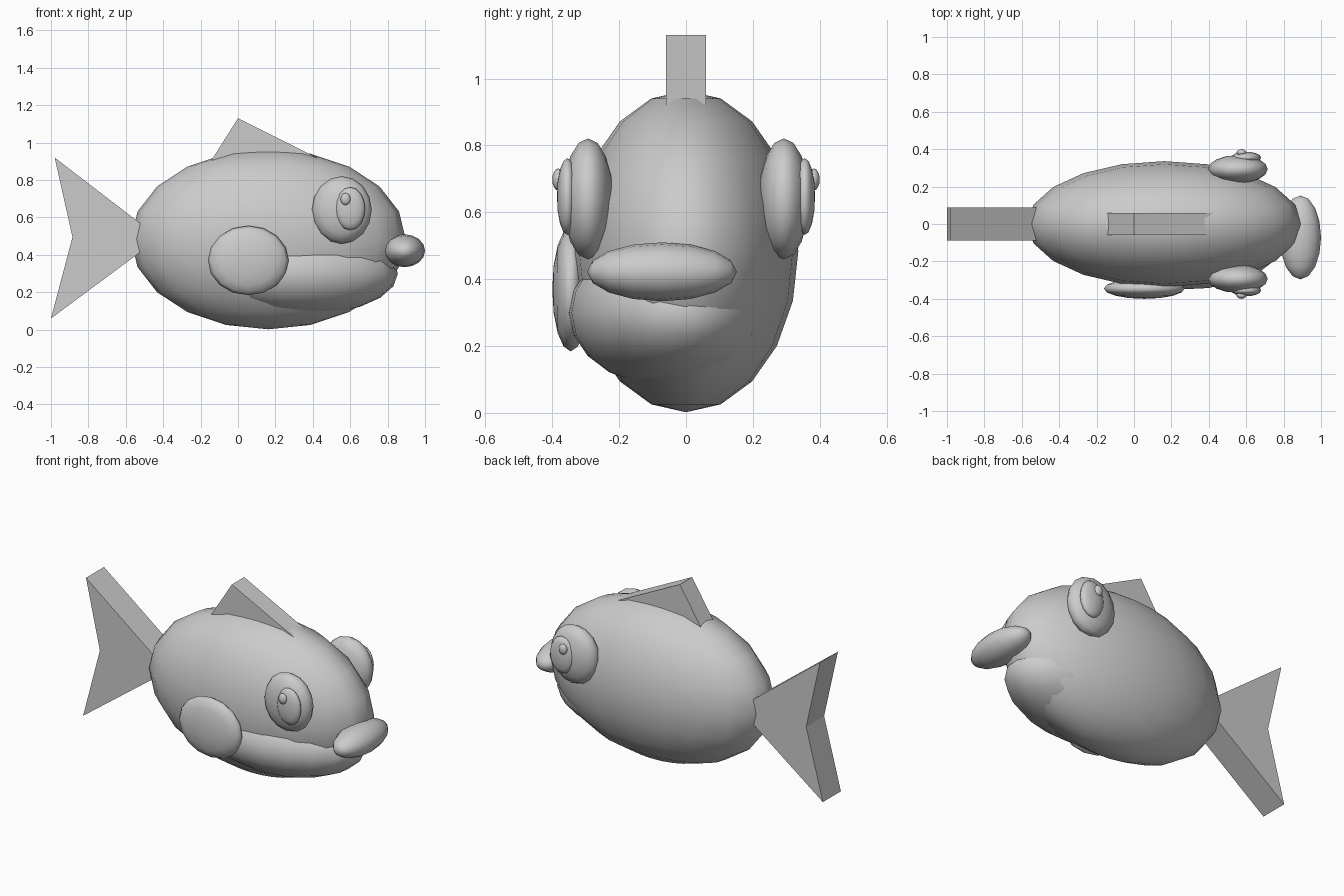
import bpy, bmesh, math
from mathutils import Matrix, Vector

if "Cube" in bpy.data.objects:
    bpy.data.objects.remove(bpy.data.objects["Cube"])

grey = bpy.data.materials.new("plain_grey")
grey.diffuse_color = (0.6, 0.6, 0.6, 1)
grey.use_nodes = True
grey.node_tree.nodes["Principled BSDF"].inputs["Base Color"].default_value = grey.diffuse_color


def finish(name, bm, smooth):
    bmesh.ops.recalc_face_normals(bm, faces=bm.faces[:])
    for f in bm.faces:
        f.smooth = smooth
    me = bpy.data.meshes.new(name)
    bm.to_mesh(me)
    bm.free()
    me.materials.append(grey)
    ob = bpy.data.objects.new(name, me)
    bpy.context.collection.objects.link(ob)
    return ob


def ellipsoid(name, centre, radii, segs=16, rings=8, turn=0, pole='Z'):
    """Scaled sphere, with its poles along the given axis."""
    bm = bmesh.new()
    bmesh.ops.create_uvsphere(bm, u_segments=segs, v_segments=rings, radius=1)
    rot = Matrix.Identity(4)
    if pole == 'Y':
        rot = Matrix.Rotation(math.pi / 2, 4, 'X')
    m = (Matrix.Translation(centre) @ Matrix.Rotation(math.radians(turn), 4, 'Z')
         @ Matrix.Diagonal((*radii, 1)) @ rot)
    bmesh.ops.transform(bm, matrix=m, verts=bm.verts[:])
    return finish(name, bm, True)


def plate(name, outline, half):
    """Flat fin: an x-z outline extruded across y."""
    bm = bmesh.new()
    face = bm.faces.new([bm.verts.new((x, -half, z)) for x, z in outline])
    ext = bmesh.ops.extrude_face_region(bm, geom=[face])
    verts = [v for v in ext["geom"] if isinstance(v, bmesh.types.BMVert)]
    bmesh.ops.translate(bm, verts=verts, vec=Vector((0, 2 * half, 0)))
    return finish(name, bm, False)


# Body, lower jaw bulge and lips
ellipsoid("body", (0.162, 0, 0.483), (0.735, 0.336, 0.481), 20, 10)
ellipsoid("jaw_bulge", (0.36, -0.06, 0.30), (0.50, 0.285, 0.22), 20, 10, turn=8)
ellipsoid("lips", (0.89, -0.072, 0.422), (0.11, 0.224, 0.088), pole='Y')

# Eyes on both sides
for side, s in (("near", -1), ("far", 1)):
    ellipsoid(side + "_eye", (0.555, s * 0.293, 0.64), (0.16, 0.075, 0.181), pole='Y')
    ellipsoid(side + "_pupil", (0.60, s * 0.355, 0.647), (0.08, 0.031, 0.115), pole='Y')
    ellipsoid(side + "_eye_glint", (0.575, s * 0.382, 0.698), (0.027, 0.018, 0.033), 12, 8, pole='Y')

# Single rounded side fin
ellipsoid("side_fin", (0.055, -0.345, 0.37), (0.216, 0.055, 0.186), pole='Y')

# Back fin and forked tail
plate("back_fin", [(-0.19, 0.83), (0.0, 1.13), (0.58, 0.84)], 0.06)
plate("tail", [(-0.98, 0.92), (-0.885, 0.495), (-1.0, 0.06), (-0.42, 0.49)], 0.088)
